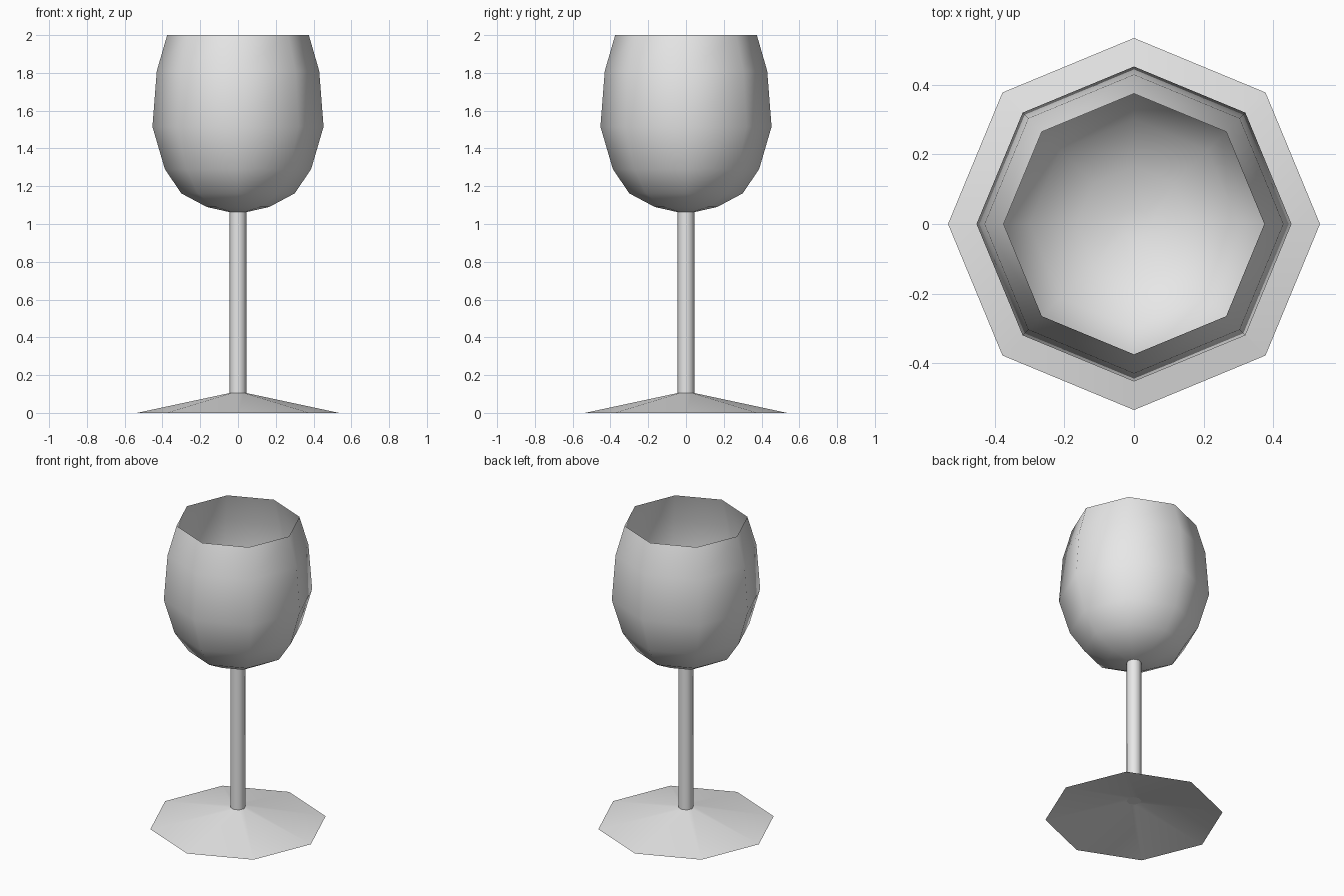
import bpy, bmesh, math

if "Cube" in bpy.data.objects:
    bpy.data.objects.remove(bpy.data.objects["Cube"])

SIDES = 8
mat = bpy.data.materials.new("pale grey glass")
mat.diffuse_color = (0.8, 0.8, 0.8, 1)
mat.use_nodes = True
mat.node_tree.nodes["Principled BSDF"].inputs["Base Color"].default_value = mat.diffuse_color


def lathe(name, profile, cap_low=False, cap_high=False):
    """Revolve (radius, height) points into an eight-sided shell."""
    bm = bmesh.new()
    rings = []
    for r, z in profile:
        rings.append([bm.verts.new((r * math.cos(2 * math.pi * i / SIDES),
                                    r * math.sin(2 * math.pi * i / SIDES), z))
                      for i in range(SIDES)])
    for a, b in zip(rings, rings[1:]):
        for i in range(SIDES):
            j = (i + 1) % SIDES
            bm.faces.new((a[i], a[j], b[j], b[i]))
    if cap_low:
        bm.faces.new(rings[0][::-1])
    if cap_high:
        bm.faces.new(rings[-1])
    mesh = bpy.data.meshes.new(name)
    bm.to_mesh(mesh)
    bm.free()
    mesh.materials.append(mat)
    ob = bpy.data.objects.new(name, mesh)
    bpy.context.collection.objects.link(ob)
    bpy.ops.object.select_all(action='DESELECT')
    ob.select_set(True)
    bpy.context.view_layer.objects.active = ob
    bpy.ops.object.shade_smooth_by_angle(angle=math.radians(60))
    return ob


# Hollow cone foot
lathe("foot", [(0.535, 0.0), (0.045, 0.105)])
# Thin stem
lathe("stem", [(0.045, 0.105), (0.045, 1.063)], cap_low=True)
# Thin-walled bowl, open at the top
lathe("bowl", [(0.045, 1.063), (0.165, 1.09), (0.30, 1.162), (0.387, 1.29),
               (0.453, 1.515), (0.43, 1.81), (0.375, 2.0)], cap_low=True)
